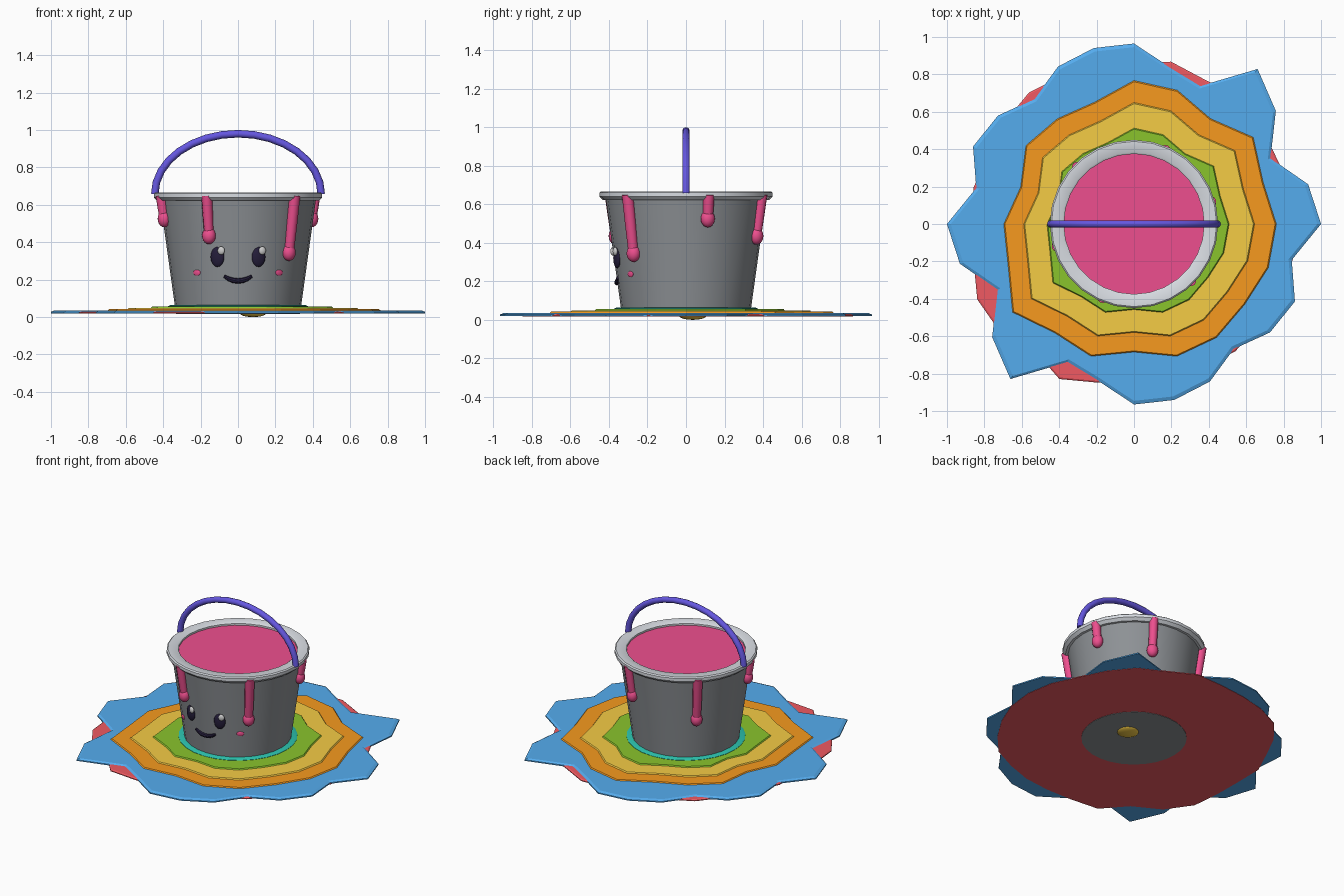
import bpy, bmesh
from math import sin, cos, pi, radians, sqrt
from mathutils import Vector

if "Cube" in bpy.data.objects:
    bpy.data.objects.remove(bpy.data.objects["Cube"])


def mat(name, hexcol):
    m = bpy.data.materials.new(name)
    rgb = [int(hexcol[i:i + 2], 16) / 255 for i in (0, 2, 4)]
    m.diffuse_color = [((c + .055) / 1.055) ** 2.4 for c in rgb] + [1]
    m.use_nodes = True
    m.node_tree.nodes["Principled BSDF"].inputs["Base Color"].default_value = m.diffuse_color
    return m


PINK, BLUE, RED = mat("pink", "ee4f8f"), mat("blue", "55acee"), mat("red", "f05a62")
ORANGE, YELLOW, GREEN = mat("orange", "f79a1e"), mat("yellow", "f5cc45"), mat("green", "8ac42c")
TEAL, PURPLE, DARK = mat("teal", "2cc4b0"), mat("purple", "6557e0"), mat("dark", "241d3a")
WHITE, STEEL, RIM = mat("white", "f4f4f4"), mat("steel", "8e9296"), mat("rim", "d8dce2")


def finish(name, bm, material, smooth=True):
    bmesh.ops.recalc_face_normals(bm, faces=bm.faces)
    me = bpy.data.meshes.new(name)
    bm.to_mesh(me)
    bm.free()
    ob = bpy.data.objects.new(name, me)
    bpy.context.collection.objects.link(ob)
    me.materials.append(material)
    if smooth:
        bpy.ops.object.select_all(action='DESELECT')
        ob.select_set(True)
        bpy.context.view_layer.objects.active = ob
        bpy.ops.object.shade_smooth_by_angle(angle=radians(40))
    return ob


def rings(name, loops, material, caps=True, closed=False, smooth=True):
    """Bridge a list of equal-length point loops into a skin."""
    bm = bmesh.new()
    vs = [[bm.verts.new(p) for p in loop] for loop in loops]
    pairs = list(zip(vs, vs[1:])) + ([(vs[-1], vs[0])] if closed else [])
    n = len(vs[0])
    for a, b in pairs:
        for i in range(n):
            j = (i + 1) % n
            bm.faces.new((a[i], a[j], b[j], b[i]))
    if caps:
        bm.faces.new(vs[0])
        bm.faces.new(vs[-1])
    return finish(name, bm, material, smooth)


def outline(radii, scale, z):
    n = len(radii)
    return [(r * scale * cos(2 * pi * i / n), r * scale * sin(2 * pi * i / n), z)
            for i, r in enumerate(radii)]


def lathe(name, profile, material, n=28, **kw):
    return rings(name, [outline([1] * n, r, z) for r, z in profile], material, **kw)


def slab(name, radii, scale, z0, z1, material, inset=.01):
    return rings(name, [outline(radii, scale, z0), outline(radii, scale, (z0 + z1) / 2),
                        outline(radii, scale - inset, z1)], material, smooth=False)


def ball(name, loc, size, material, angle=0):
    bm = bmesh.new()
    bmesh.ops.create_uvsphere(bm, u_segments=16, v_segments=10, radius=1)
    ob = finish(name, bm, material)
    ob.location, ob.scale, ob.rotation_euler = loc, size, (0, 0, angle)
    return ob


def tube(name, path, radii, material, side, n=10):
    """Round tube along a path; side is a vector never parallel to it."""
    path = [Vector(p) for p in path]
    loops = []
    for i, p in enumerate(path):
        t = (path[min(i + 1, len(path) - 1)] - path[max(i - 1, 0)]).normalized()
        u = t.cross(Vector(side)).normalized()
        v = t.cross(u)
        loops.append([p + (u * cos(2 * pi * k / n) + v * sin(2 * pi * k / n)) * radii[i]
                      for k in range(n)])
    return rings(name, loops, material)


def wall(z):
    return .335 + (z - .04) * .139


def on_front(x, z, out=0):
    return Vector((x, -sqrt(wall(z) ** 2 - x * x) - out, z))


# Paint puddle: stacked splash layers
splash = [1, .955, .81, .97, 1.06, .82, .86, .965, .965, .935, .855, .93, .955, .865] * 2
under = [.87, .86, .84, .86, .88, .86, .89, .86, .86, .88, .90, .88, .86, .88,
         .86, .88, .93, .92, .86, .92, .87, .85, .85, .85, .87, .86, .86, .87]
ripple = [.645, .615, .668, .59, .637, .65, .58, .59, .605, .54,
          .59, .60, .68, .61, .63, .58, .63, .636, .62, .64]
slab("red_splash", under, 1, .018, .029, RED)
slab("blue_splash", splash, 1, .02, .036, BLUE, .02)
slab("orange_ring", ripple, 1.18, .03, .042, ORANGE)
slab("yellow_ring", ripple, 1, .034, .049, YELLOW)
slab("green_ring", ripple, .79, .04, .056, GREEN)
lathe("teal_ring", [(.375, .045), (.375, .058), (.36, .064)], TEAL)
ball("yellow_drop", (.08, .035, .02), (.07, .07, .02), YELLOW)

# Bucket, rim and paint surface
lathe("bucket", [(.332, .016), (.335, .04), (wall(.64), .64)], STEEL)
lathe("rim", [(.41, .622), (.432, .622), (.45, .64), (.45, .66), (.442, .667),
              (.385, .667), (.375, .66), (.375, .63)], RIM, caps=False, closed=True)
lathe("paint_surface", [(.38, .63), (.38, .648)], PINK)

# Handle
arc = [pi * i / 16 for i in range(17)]
tube("handle", [(.445 * cos(a), 0, .657 + .323 * sin(a)) for a in arc],
     [.02] * 17, PURPLE, (0, 1, 0))

# Paint drips, two opposite sets of three
for i, (deg, low, r) in enumerate([(16, .48, .03), (67, .39, .029), (135, .30, .031)] * 2):
    a = radians(deg + 180 * (i // 3))
    d = Vector((cos(a), sin(a), 0))
    zb = low + .045
    pts = [d * (wall(z) + .008) + Vector((0, 0, z)) for z in (.65, (.65 + zb) / 2, zb)]
    tube(f"drip_{i}", pts, [r, r * .95, r * .85], PINK, (-sin(a), cos(a), 0))
    ball(f"drip_bulb_{i}", pts[-1], (.035, .037, .045), PINK, a)

# Face: eyes, highlights, cheeks, smile
for s, side in ((-1, "left"), (1, "right")):
    a = s * .3
    ball(f"{side}_eye", on_front(s * .11, .322), (.038, .018, .054), DARK, a)
    ball(f"{side}_eye_shine", on_front(s * .11 + .02, .355, .012), (.02, .012, .022), WHITE, a)
    ball(f"{side}_cheek", on_front(s * .22, .237), (.024, .006, .016), PINK, s * .63)
smile = [-.075, -.05, -.025, 0, .025, .05, .075]
tube("smile", [on_front(x, .193 + 4.6 * x * x, .002) for x in smile],
     [.008, .012, .014, .014, .014, .012, .008], DARK, (0, 1, 0), 8)
